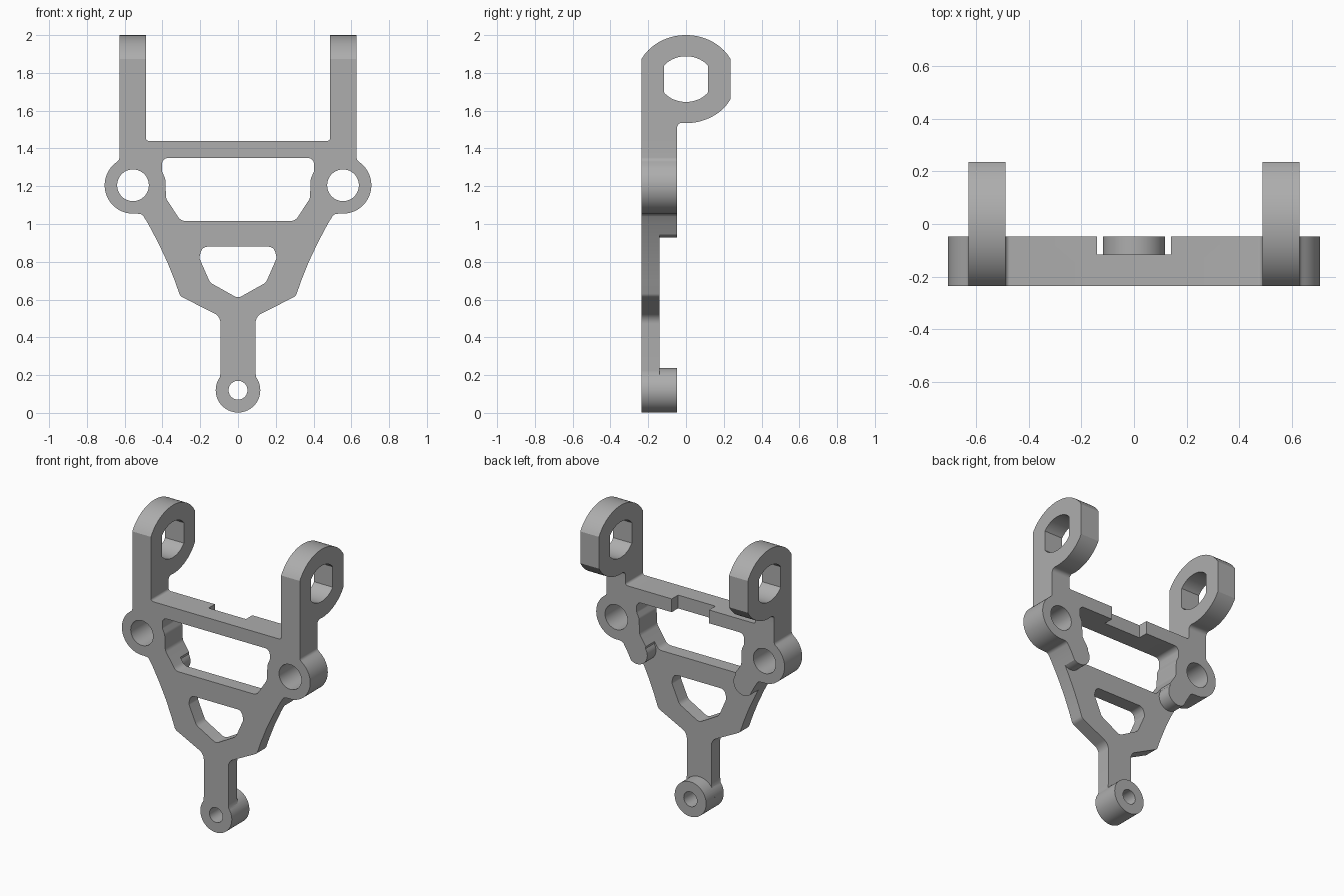
import bpy, bmesh
from math import cos, sin, radians, tan
from mathutils import Vector

if "Cube" in bpy.data.objects:
    bpy.data.objects.remove(bpy.data.objects["Cube"])

grey = bpy.data.materials.new("plain grey")
grey.use_nodes = True
colour = (0.42, 0.42, 0.42, 1)
grey.diffuse_color = colour
grey.node_tree.nodes["Principled BSDF"].inputs["Base Color"].default_value = colour

FRONT, BACK, STEP = -0.235, -0.047, -0.14
BOSS, TAIL = (0.556, 1.205), (0, 0.12)
LUG_Z = 1.767


def arc(c, rx, a, b, n=24, ry=None):
    ry = ry or rx
    angles = [radians(a + (b - a) * i / n) for i in range(n + 1)]
    return [(c[0] + rx * cos(t), c[1] + ry * sin(t)) for t in angles]


def mirrored(half):
    """Complete a profile that runs along the +x side."""
    return half + [(-p[0],) + tuple(p[1:]) for p in reversed(half) if abs(p[0]) > 1e-5]


def rounded(pts, n=6):
    """Fillet every corner given as (x, z, radius)."""
    out = []
    for i, p in enumerate(pts):
        v = Vector(p[:2])
        if len(p) < 3:
            out.append(v)
            continue
        u = Vector(pts[i - 1][:2]) - v
        w = Vector(pts[(i + 1) % len(pts)][:2]) - v
        d = min(p[2] / tan(u.angle(w) / 2), u.length * 0.48, w.length * 0.48)
        a, b = v + u.normalized() * d, v + w.normalized() * d
        r = d * tan(u.angle(w) / 2)
        centre = v + (u.normalized() + w.normalized()).normalized() * (d * d + r * r) ** 0.5
        for k in range(n + 1):
            ray = a.lerp(b, k / n) - centre
            out.append(centre + ray.normalized() * r)
    return out


def prism(name, pts, lo, hi, axis="y"):
    """Extrude an xz profile along y, or a yz profile along x."""
    bm = bmesh.new()

    def place(p, t):
        return (p[0], t, p[1]) if axis == "y" else (t, p[0], p[1])
    face = bm.faces.new([bm.verts.new(place(p, lo)) for p in rounded(pts)])
    moved = bmesh.ops.extrude_face_region(bm, geom=[face])["geom"]
    shift = Vector(place((0, 0), hi - lo))
    bmesh.ops.translate(bm, verts=[g for g in moved if isinstance(g, bmesh.types.BMVert)], vec=shift)
    bmesh.ops.recalc_face_normals(bm, faces=bm.faces)
    mesh = bpy.data.meshes.new(name)
    bm.to_mesh(mesh)
    bm.free()
    mesh.materials.append(grey)
    obj = bpy.data.objects.new(name, mesh)
    bpy.context.collection.objects.link(obj)
    return obj


def combine(target, tool, operation="DIFFERENCE"):
    mod = target.modifiers.new("combine", "BOOLEAN")
    mod.operation, mod.solver, mod.object = operation, "EXACT", tool
    bpy.context.view_layer.objects.active = target
    bpy.ops.object.modifier_apply(modifier=mod.name)
    bpy.data.objects.remove(tool)


# Main plate outline: tail boss, neck, flared web, side boss, arm root
outline = arc(TAIL, 0.118, -90, 36)
outline += [(0.092, 0.22, 0.03), (0.092, 0.51, 0.06), (0.306, 0.618, 0.035),
            (0.335, 0.7), (0.375, 0.8), (0.422, 0.9), (0.475, 1.0), (0.507, 1.052, 0.03)]
outline += arc(BOSS, 0.15, -95, 52, 30)
outline += [(0.628, 1.34, 0.03), (0.628, 1.475), (0.488, 1.475),
            (0.488, 1.44, 0.034), (0, 1.44)]
frame = prism("bracket_frame", mirrored(outline), FRONT, BACK)

# Recess that thins the web, leaving rounded pads and the tail boss thick
recess = [(0, 0.238)] + arc(TAIL, 0.118, 85, 0, 12)
recess += [(0.3, 0.12), (0.6, 0.6), (0.6, 0.93)]
recess += arc((0.4, 1.006), 0.077, -22, -214, 18)
recess += [(0.33, 1.1), (0, 1.1)]
combine(frame, prism("recess_cutter", mirrored(recess), STEP, 0.1))

# Windows, bolt holes and the notch in the top bar
upper = [(0, 1.016), (0.303, 1.016, 0.045), (0.381, 1.135, 0.05), (0.385, 1.24, 0.05),
         (0.403, 1.28, 0.03), (0.403, 1.35, 0.04), (0, 1.35)]
lower = [(0, 0.607, 0.04), (0.148, 0.69, 0.05), (0.205, 0.82, 0.03),
         (0.19, 0.88, 0.05), (0, 0.88)]
cuts = [mirrored(upper), mirrored(lower), arc(TAIL, 0.05, 0, 350, 35)]
cuts += [arc((s * BOSS[0], BOSS[1]), 0.084, 0, 350, 35) for s in (-1, 1)]
for cut in cuts:
    combine(frame, prism("hole_cutter", cut, -0.4, 0.1))
notch = [(-0.14, 1.3), (0.14, 1.3), (0.14, 1.5), (-0.14, 1.5)]
combine(frame, prism("notch_cutter", notch, -0.115, 0.1))

# Upright arms, each with a flat-sided lug and a matching hole
lug = [(FRONT, 1.475), (BACK, 1.475), (BACK, 1.537, 0.05)]
lug += arc((0, LUG_Z), 0.265, -88, -27.5, 14, 0.233)
lug += arc((0, LUG_Z), 0.265, 27.5, 152.5, 28, 0.233)
eye = arc((0, LUG_Z), 0.1435, 35, 145, 18, 0.121) + arc((0, LUG_Z), 0.1435, 215, 325, 18, 0.121)
for x in (-0.628, 0.488):
    arm = prism("arm", lug, x, x + 0.14, "x")
    combine(arm, prism("eye_cutter", eye, x - 0.1, x + 0.24, "x"))
    combine(frame, arm, "UNION")

# Smooth curved walls, crisp edges
bpy.ops.object.select_all(action="DESELECT")
frame.select_set(True)
bpy.context.view_layer.objects.active = frame
bpy.ops.object.shade_smooth_by_angle(angle=radians(30))
